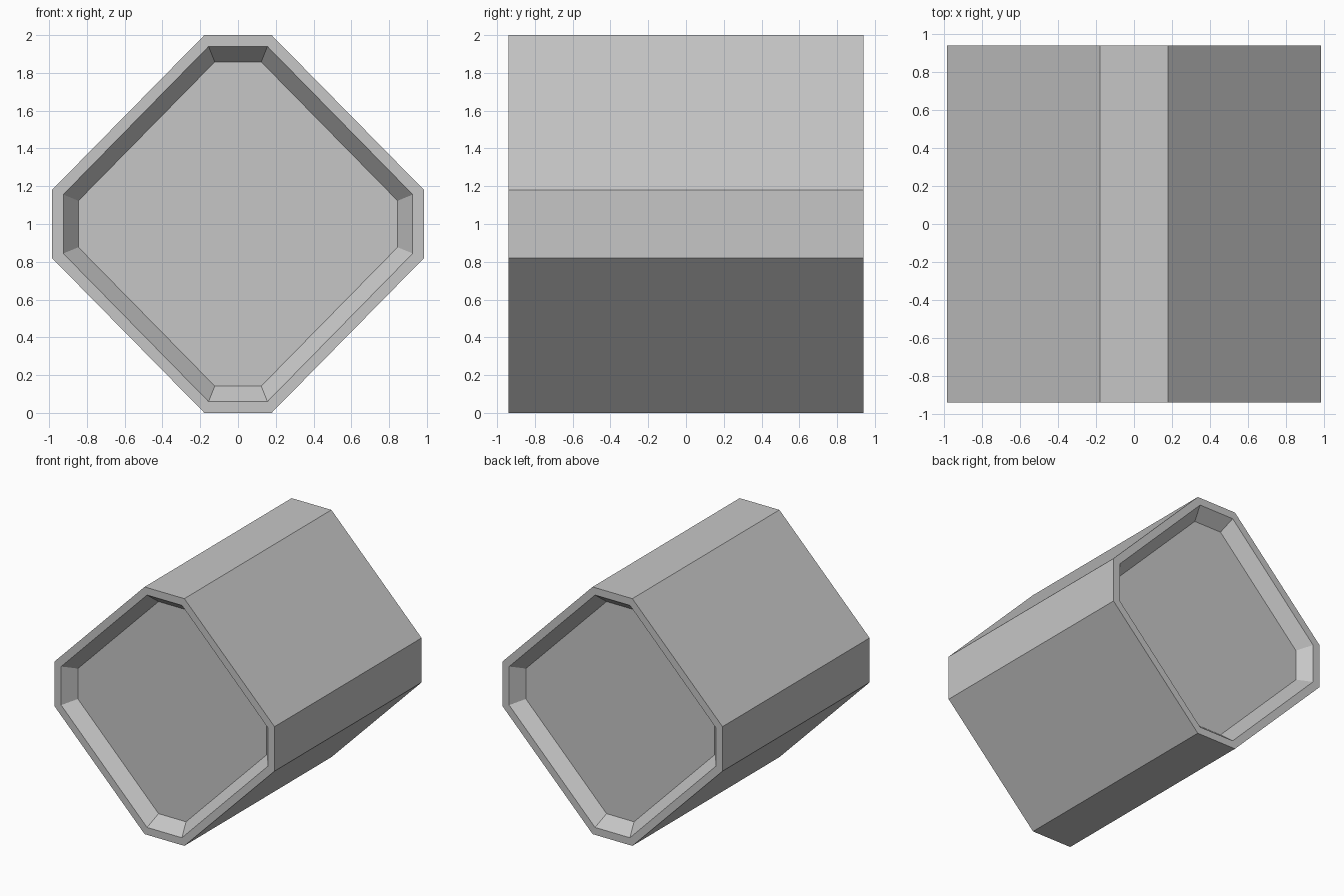
import bpy
import bmesh

if "Cube" in bpy.data.objects:
    bpy.data.objects.remove(bpy.data.objects["Cube"])

HALF_LENGTH = 0.94
RECESS = 0.10


def octagon(bm, half_w, half_h, flat_x, flat_z, y):
    """Ring of eight vertices: a diamond with its four points cut off."""
    quarter = [(flat_x, half_h), (half_w, flat_z)]
    pts = quarter + [(x, -z) for x, z in reversed(quarter)]
    pts += [(-x, -z) for x, z in quarter]
    pts += [(-x, z) for x, z in reversed(quarter)]
    return [bm.verts.new((x, y, z + 1.0)) for x, z in pts]


def bridge(bm, a, b):
    for i in range(8):
        j = (i + 1) % 8
        bm.faces.new((a[i], a[j], b[j], b[i]))


grey = bpy.data.materials.new("light grey")
grey.diffuse_color = (0.565, 0.565, 0.565, 1.0)
grey.use_nodes = True
grey.node_tree.nodes["Principled BSDF"].inputs["Base Color"].default_value = grey.diffuse_color

# Octagonal drum with a bevelled recess in each end
bm = bmesh.new()
outer_rings = []
for side in (-1, 1):
    end = side * HALF_LENGTH
    outer = octagon(bm, 0.985, 1.0, 0.178, 0.18, end)
    rim = octagon(bm, 0.925, 0.94, 0.156, 0.156, end)
    floor = octagon(bm, 0.845, 0.858, 0.123, 0.123, end - side * RECESS)
    bridge(bm, outer, rim)      # flat rim
    bridge(bm, rim, floor)      # sloped recess wall
    bm.faces.new(floor)         # recess floor
    outer_rings.append(outer)
bridge(bm, *outer_rings)        # long outer sides
bmesh.ops.recalc_face_normals(bm, faces=bm.faces)

mesh = bpy.data.meshes.new("octagonal_drum")
bm.to_mesh(mesh)
bm.free()
mesh.materials.append(grey)
drum = bpy.data.objects.new("octagonal_drum", mesh)
bpy.context.collection.objects.link(drum)
